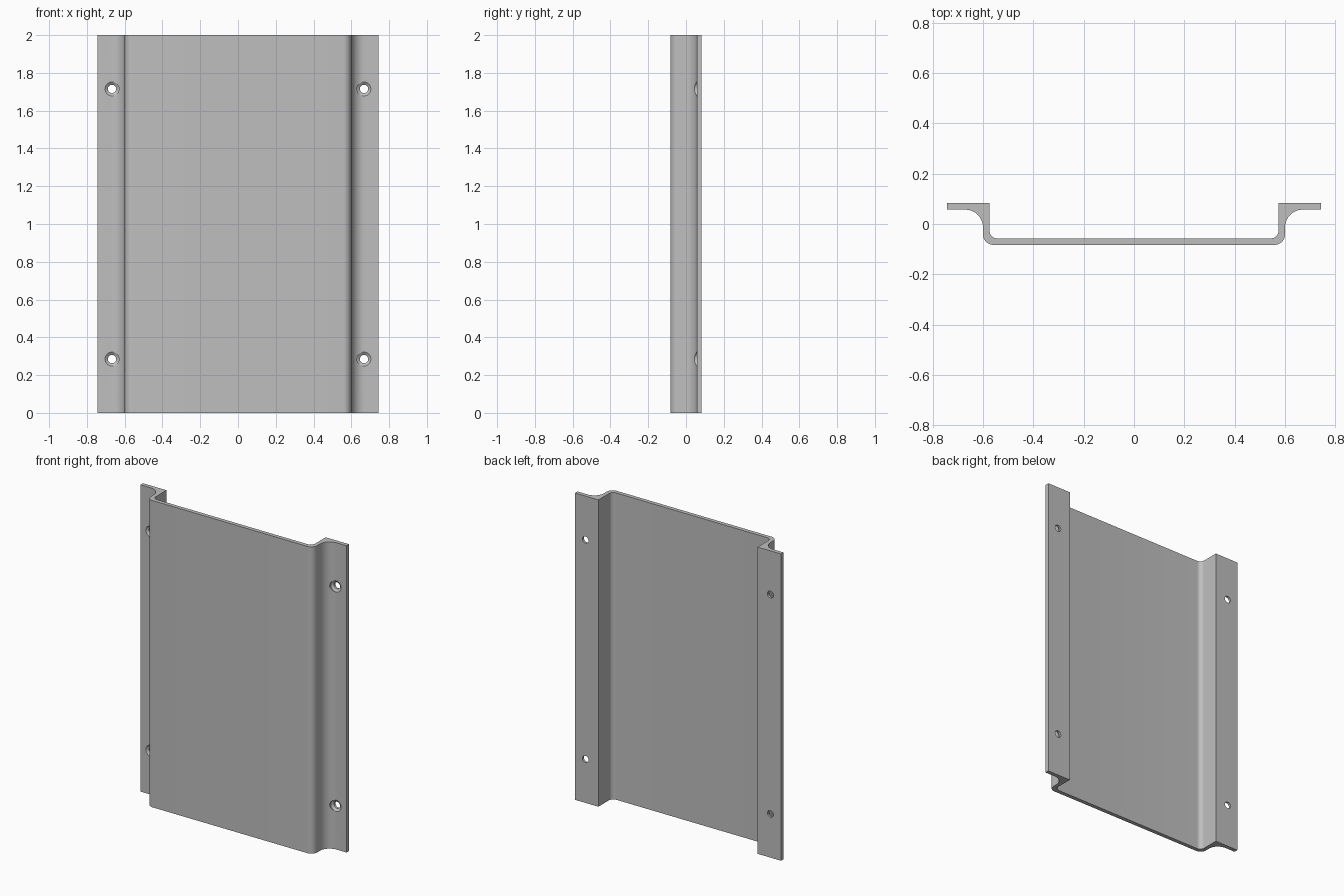
import bpy, bmesh, math
from mathutils import Matrix

cube = bpy.data.objects.get("Cube")
if cube:
    bpy.data.objects.remove(cube, do_unlink=True)

HEIGHT, HALF_W, HALF_D, WALL = 2.0, 0.743, 0.083, 0.026
WEB = 0.6  # outer face of the side webs

grey = bpy.data.materials.new("grey metal")
grey.use_nodes = True
colour = (0.52, 0.52, 0.52, 1)
grey.diffuse_color = colour
grey.node_tree.nodes["Principled BSDF"].inputs["Base Color"].default_value = colour


def arc(cx, cy, r, start, end, n=12):
    angles = [math.radians(start + (end - start) * i / n) for i in range(n + 1)]
    return [(cx + r * math.cos(a), cy + r * math.sin(a)) for a in angles]


def finish(name, bm):
    bmesh.ops.recalc_face_normals(bm, faces=bm.faces)
    mesh = bpy.data.meshes.new(name)
    bm.to_mesh(mesh)
    bm.free()
    mesh.materials.append(grey)
    obj = bpy.data.objects.new(name, mesh)
    bpy.context.collection.objects.link(obj)
    return obj


# Half profile, front surface outward then back surface inward
R_OUT, R_IN, R_FILLET = 0.042, 0.03, 0.07
front, back = -HALF_D, HALF_D
flange = back - WALL
half = arc(WEB - R_OUT, front + R_OUT, R_OUT, -90, 0)
half += arc(WEB + R_FILLET, flange - R_FILLET, R_FILLET, 180, 90)
half += [(HALF_W, flange), (HALF_W, back), (WEB - WALL, back)]
half += arc(WEB - WALL - R_IN, front + WALL + R_IN, R_IN, 0, -90)
profile = half + [(-x, y) for x, y in reversed(half)]

# Bent panel: extruded hat profile
bm = bmesh.new()
face = bm.faces.new([bm.verts.new((x, y, 0)) for x, y in profile])
top = bmesh.ops.extrude_face_region(bm, geom=[face])["geom"]
bmesh.ops.translate(bm, vec=(0, 0, HEIGHT),
                    verts=[v for v in top if isinstance(v, bmesh.types.BMVert)])
panel = finish("mounting_panel", bm)

# Countersunk screw holes: wide bore, cone, then narrow bore
SIDES, R_BIG, R_SMALL = 32, 0.037, 0.022
steps = [(-0.04, R_BIG), (0.057, R_BIG), (0.068, R_SMALL), (0.12, R_SMALL)]
bm = bmesh.new()
for x in (-0.667, 0.667):
    for z in (0.285, 1.715):
        rings = []
        for y, r in steps:
            spin = Matrix.Translation((x, y, z)) @ Matrix.Rotation(math.pi / 2, 4, "X")
            rings.append(bmesh.ops.create_circle(
                bm, segments=SIDES, radius=r, matrix=spin)["verts"])
        for a, b in zip(rings, rings[1:]):
            for i in range(SIDES):
                j = (i + 1) % SIDES
                bm.faces.new((a[i], a[j], b[j], b[i]))
        bm.faces.new(rings[0])
        bm.faces.new(rings[-1])
cutter = finish("hole_cutter", bm)

cut = panel.modifiers.new("screw_holes", "BOOLEAN")
cut.object = cutter
cut.operation = "DIFFERENCE"
cut.solver = "EXACT"
bpy.ops.object.select_all(action="DESELECT")
panel.select_set(True)
bpy.context.view_layer.objects.active = panel
bpy.ops.object.modifier_apply(modifier=cut.name)
bpy.data.objects.remove(cutter, do_unlink=True)
bpy.ops.object.shade_smooth_by_angle(angle=math.radians(25))
